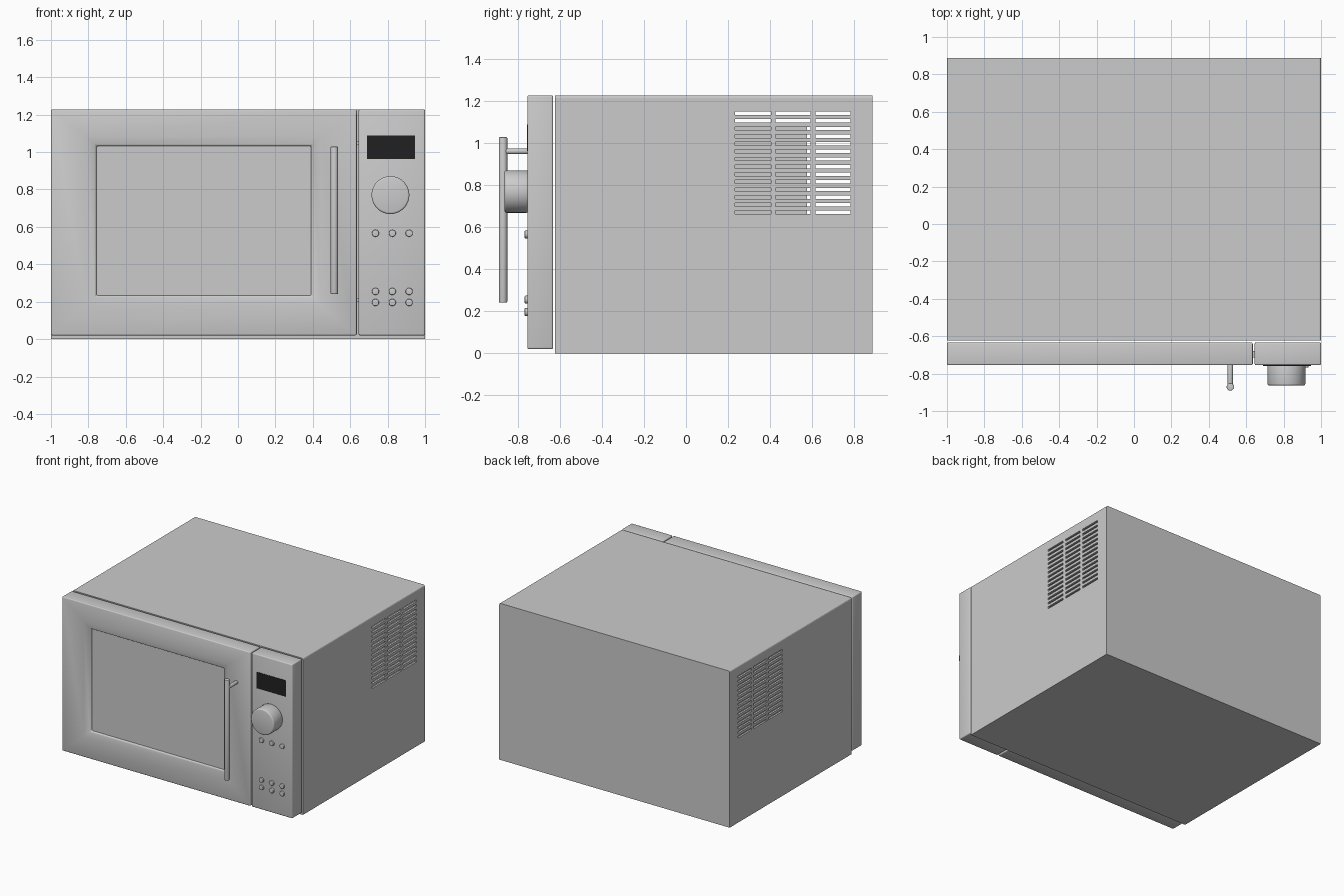
import bpy, bmesh, math
from mathutils import Vector

if "Cube" in bpy.data.objects:
    bpy.data.objects.remove(bpy.data.objects["Cube"])


def make(name, bm):
    bmesh.ops.recalc_face_normals(bm, faces=bm.faces[:])
    me = bpy.data.meshes.new(name)
    bm.to_mesh(me)
    bm.free()
    ob = bpy.data.objects.new(name, me)
    bpy.context.collection.objects.link(ob)
    return ob


def add_box(bm, lo, hi):
    vs = bmesh.ops.create_cube(bm, size=1)["verts"]
    for v in vs:
        v.co = Vector([lo[i] if v.co[i] < 0 else hi[i] for i in range(3)])


def box(name, lo, hi):
    bm = bmesh.new()
    add_box(bm, lo, hi)
    return make(name, bm)


def activate(ob):
    bpy.ops.object.select_all(action='DESELECT')
    ob.select_set(True)
    bpy.context.view_layer.objects.active = ob


def soften(ob, width, segments=3):
    m = ob.modifiers.new("bevel", 'BEVEL')
    m.width, m.segments = width, segments
    m.limit_method, m.angle_limit = 'ANGLE', math.radians(35)
    activate(ob)
    bpy.ops.object.modifier_apply(modifier=m.name)
    bpy.ops.object.shade_smooth_by_angle(angle=math.radians(35))


def cylinder(name, p0, p1, r, bevel, sides=32):
    p0, p1 = Vector(p0), Vector(p1)
    bm = bmesh.new()
    bmesh.ops.create_cone(bm, cap_ends=True, segments=sides, radius1=r, radius2=r,
                          depth=(p1 - p0).length)
    rot = Vector((0, 0, 1)).rotation_difference(p1 - p0)
    for v in bm.verts:
        v.co = rot @ v.co + (p0 + p1) / 2
    ob = make(name, bm)
    soften(ob, bevel)
    return ob


def cut(ob, cutter):
    cutter.hide_render = True
    m = ob.modifiers.new("cut", 'BOOLEAN')
    m.operation, m.solver, m.object = 'DIFFERENCE', 'EXACT', cutter
    activate(ob)
    bpy.ops.object.modifier_apply(modifier=m.name)
    bpy.data.objects.remove(cutter)


# Body: hollow casing with softened long top edges
bm = bmesh.new()
add_box(bm, (-1, -0.624, 0), (1, 0.887, 1.228))
edges = [e for e in bm.edges if all(v.co.z > 1 for v in e.verts)
         and abs(e.verts[0].co.x - e.verts[1].co.x) < 0.01]
bmesh.ops.bevel(bm, geom=edges, offset=0.012, segments=3, profile=0.5, affect='EDGES')
body = make("body", bm)
cut(body, box("hollow", (-0.985, -0.605, 0.015), (0.985, 0.87, 1.21)))
cut(body, box("mouth", (-0.78, -0.7, 0.2), (0.42, -0.55, 1.06)))

# Ventilation slots on both sides
bm = bmesh.new()
for y0, y1 in ((0.234, 0.404), (0.427, 0.593), (0.617, 0.784)):
    for i in range(14):
        z = 1.143 - i * 0.0363
        add_box(bm, (-1.1, y0, z - 0.008), (1.1, y1, z + 0.008))
cut(body, make("vent_slots", bm))

# Cooking cavity inside, open towards the door
cavity = box("cooking_cavity", (-0.8, -0.604, 0.18), (0.44, 0.575, 1.087))
cut(cavity, box("cavity_space", (-0.78, -0.7, 0.2), (0.42, 0.56, 1.06)))

# Door: frame swept through rectangular rings, dished in around the window
rings = [(-1, 0.635, 0.02, 1.228, -0.633), (-1, 0.635, 0.02, 1.228, -0.755),
         (-0.81, 0.445, 0.18, 1.085, -0.755), (-0.76, 0.395, 0.23, 1.035, -0.742),
         (-0.755, 0.39, 0.235, 1.03, -0.725), (-0.755, 0.39, 0.235, 1.03, -0.633)]
bm = bmesh.new()
loops = [[bm.verts.new(c) for c in ((x0, y, z0), (x1, y, z0), (x1, y, z1), (x0, y, z1))]
         for x0, x1, z0, z1, y in rings]
for a, b in zip(loops, loops[1:] + loops[:1]):
    for i in range(4):
        j = (i + 1) % 4
        bm.faces.new((a[i], a[j], b[j], b[i]))
door = make("door", bm)
soften(door, 0.008)
box("door_window", (-0.757, -0.73, 0.233), (0.392, -0.64, 1.032))

# Door handle with its single upper mount
cylinder("door_handle", (0.515, -0.871, 0.241), (0.515, -0.871, 1.029), 0.02, 0.005)
cylinder("handle_mount", (0.515, -0.87, 0.962), (0.515, -0.75, 0.962), 0.014, 0.002, 24)

# Control panel with display
soften(box("control_panel", (0.645, -0.755, 0.02), (1, -0.633, 1.228)), 0.008)
display = box("display", (0.69, -0.758, 0.963), (0.946, -0.74, 1.09))
black = bpy.data.materials.new("display_black")
black.diffuse_color = (0.015, 0.015, 0.015, 1)
black.use_nodes = True
black.node_tree.nodes["Principled BSDF"].inputs["Base Color"].default_value = black.diffuse_color
display.data.materials.append(black)

# Dial and buttons
cylinder("dial", (0.815, -0.75, 0.77), (0.815, -0.864, 0.77), 0.101, 0.01, 64)
for z in (0.566, 0.255, 0.196):
    for x in (0.735, 0.825, 0.915):
        cylinder("button", (x, -0.75, z), (x, -0.768, z), 0.019, 0.004, 24)

# Small latch blocks bridging the gap between door and panel
for z in (1.05, 0.21):
    box("door_latch", (0.63, -0.715, z - 0.01), (0.65, -0.68, z + 0.01))
